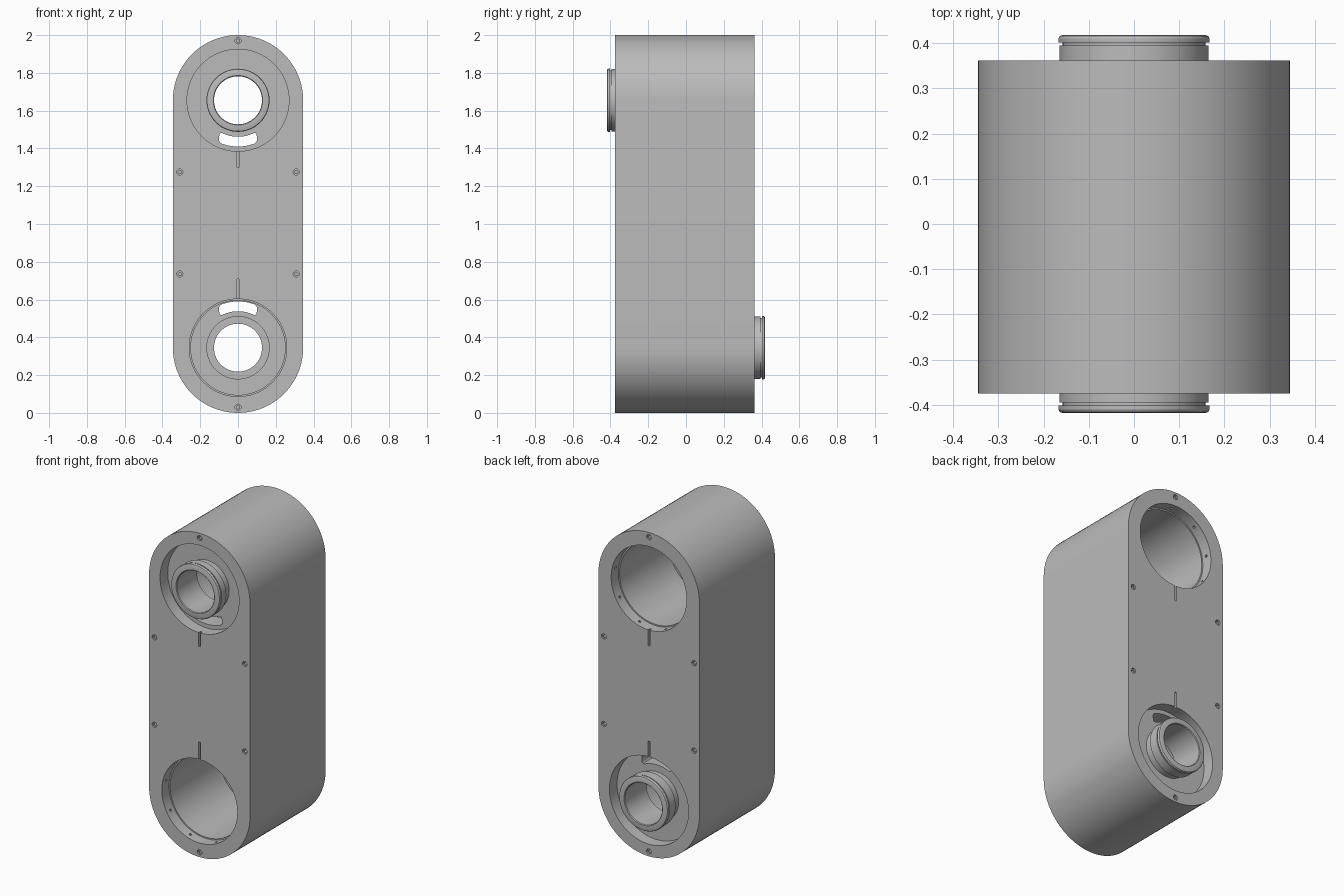
import bpy, bmesh, math
from mathutils import Matrix, Vector

if "Cube" in bpy.data.objects:
    bpy.data.objects.remove(bpy.data.objects["Cube"], do_unlink=True)

FRONT, BACK = -0.375, 0.362
RADIUS = 0.345
LOW, HIGH = RADIUS, 2 - RADIUS

grey = bpy.data.materials.new("satin_grey")
grey.use_nodes = True
grey.diffuse_color = (0.5, 0.5, 0.5, 1)
grey.node_tree.nodes["Principled BSDF"].inputs["Base Color"].default_value = grey.diffuse_color


def inward(side, depth):
    """Y position at a depth below the front (-1) or back (+1) face."""
    return FRONT + depth if side < 0 else BACK - depth


def lathe(bm, profile, side, x, z, steps=72, ring=False):
    """Revolve (radius, depth) points about a line along y."""
    rows = []
    for r, d in profile:
        rows.append([bm.verts.new((x + r * math.cos(a), inward(side, d), z + r * math.sin(a)))
                     for a in (math.tau * i / steps for i in range(steps))])
    pairs = list(zip(rows, rows[1:]))
    if ring:
        pairs.append((rows[-1], rows[0]))
    else:
        bm.faces.new(rows[0])
        bm.faces.new(rows[-1])
    for a, b in pairs:
        for i in range(steps):
            j = (i + 1) % steps
            bm.faces.new((a[i], a[j], b[j], b[i]))


def prism(bm, outline, y0, y1):
    """Extrude an xz outline along y; returns the two caps and the side edges."""
    a = [bm.verts.new((x, y0, z)) for x, z in outline]
    b = [bm.verts.new((x, y1, z)) for x, z in outline]
    caps = [bm.faces.new(a), bm.faces.new(b)]
    for i in range(len(a)):
        j = (i + 1) % len(a)
        bm.faces.new((a[i], a[j], b[j], b[i]))
    return caps, [bm.edges.get(pair) for pair in zip(a, b)]


def arc(r, start, end, cz, n):
    angles = (math.radians(start + (end - start) * i / n) for i in range(n + 1))
    return [(r * math.cos(t), cz + r * math.sin(t)) for t in angles]


def make(name, bm):
    bmesh.ops.recalc_face_normals(bm, faces=bm.faces[:])
    mesh = bpy.data.meshes.new(name)
    bm.to_mesh(mesh)
    bm.free()
    mesh.materials.append(grey)
    ob = bpy.data.objects.new(name, mesh)
    bpy.context.collection.objects.link(ob)
    return ob


def cut(target, bm):
    """Subtract the cutter from the target and discard it."""
    cutter = make("cutter", bm)
    cutter.hide_render = True
    mod = target.modifiers.new("cut", "BOOLEAN")
    mod.operation, mod.solver, mod.object = "DIFFERENCE", "EXACT", cutter
    bpy.context.view_layer.update()
    graph = bpy.context.evaluated_depsgraph_get()
    mesh = bpy.data.meshes.new_from_object(target.evaluated_get(graph))
    target.modifiers.clear()
    target.data = mesh
    bpy.data.objects.remove(cutter, do_unlink=True)


# Housing: rounded slab with softened front and back rims
bm = bmesh.new()
outline = arc(RADIUS, 0, 180, HIGH, 40) + arc(RADIUS, 180, 360, LOW, 40)
caps, _ = prism(bm, outline, FRONT, BACK)
rims = list({e for f in caps for e in f.edges})
bmesh.ops.bevel(bm, geom=rims, offset=0.04, segments=6, profile=0.5, affect="EDGES")
housing = make("housing", bm)

# Each neck sits in a recess on one face; its bore opens on the other face
ends = ((-1, HIGH), (1, LOW))

# Stepped bores
bm = bmesh.new()
bore = [(0.258, -0.05), (0.258, 0.07), (0.25, 0.07), (0.25, 0.55),
        (0.165, 0.55), (0.165, 0.58), (0.127, 0.58), (0.127, 0.8)]
for side, z in ends:
    lathe(bm, bore, -side, 0, z)
cut(housing, bm)

# Neck recesses
bm = bmesh.new()
for side, z in ends:
    lathe(bm, [(0.27, -0.05), (0.27, 0.075)], side, 0, z)
cut(housing, bm)

# Curved slots through the recess floors
bm = bmesh.new()
for side, z in ends:
    mid = 90 * side
    shape = arc(0.245, mid - 25, mid + 25, z, 12) + arc(0.193, mid + 30, mid - 30, z, 12)
    _, edges = prism(bm, shape, inward(side, 0.04), inward(side, 0.3))
    corners = [edges[i] for i in (0, 12, 13, 25)]
    bmesh.ops.bevel(bm, geom=corners, offset=0.018, segments=4, profile=0.5, affect="EDGES")
cut(housing, bm)

# Screw holes, index notches and radial pin holes
bm = bmesh.new()
screws = [(0, 0.03), (0, 1.97)] + [(x, z) for x in (-0.308, 0.308) for z in (0.735, 1.275)]
for side in (-1, 1):
    for x, z in screws:
        lathe(bm, [(0.016, -0.02), (0.016, 0.01), (0.009, 0.01), (0.009, 0.03)], side, x, z, 16)
    for z0, z1 in ((0.595, 0.71), (1.3, 1.4)):
        prism(bm, [(-0.006, z0), (0.006, z0), (0.006, z1), (-0.006, z1)],
              inward(side, -0.02), inward(side, 0.02))
for side, z in ends:
    for k in range(9):
        a = math.radians(90 + 40 * k)
        out = Vector((math.cos(a), 0, math.sin(a)))
        place = Matrix.Translation(out * 0.258 + Vector((0, inward(-side, 0.037), z)))
        bmesh.ops.create_cone(bm, cap_ends=True, segments=10, radius1=0.008, radius2=0.008,
                              depth=0.03, matrix=place @ out.to_track_quat("Z", "Y").to_matrix().to_4x4())
cut(housing, bm)

# Grooved necks
parts = [housing]
for (side, z), name in zip(ends, ("front_neck", "back_neck")):
    tip = -0.043 if side < 0 else -0.056
    bm = bmesh.new()
    profile = [(0.127, 0.075), (0.15, 0.075), (0.15, 0.03), (0.165, 0.025), (0.165, tip + 0.023),
               (0.158, tip + 0.023), (0.158, tip + 0.016), (0.167, tip + 0.016),
               (0.167, tip + 0.007), (0.164, tip + 0.002), (0.159, tip),
               (0.131, tip), (0.127, tip + 0.004)]
    lathe(bm, profile, side, 0, z, ring=True)
    parts.append(make(name, bm))

# Smooth shading with crisp edges
bpy.ops.object.select_all(action="DESELECT")
for ob in parts:
    ob.select_set(True)
bpy.context.view_layer.objects.active = housing
bpy.ops.object.shade_smooth_by_angle(angle=math.radians(30))
